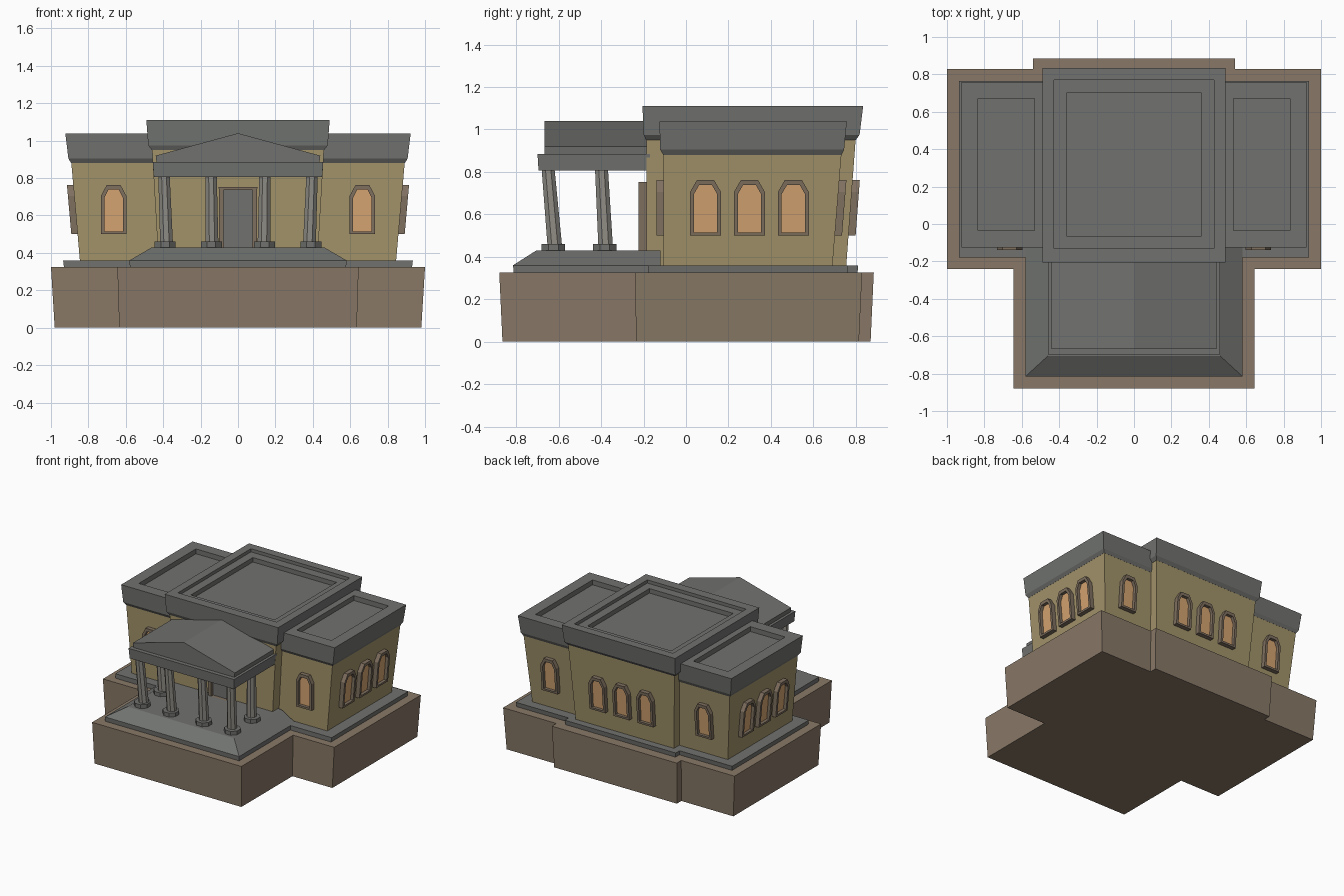
import bpy
import bmesh
from math import cos, sin, pi

cube = bpy.data.objects.get("Cube")
if cube:
    bpy.data.objects.remove(cube, do_unlink=True)


def material(name, rgb):
    m = bpy.data.materials.new(name)
    m.use_nodes = True
    m.diffuse_color = (*rgb, 1)
    m.node_tree.nodes["Principled BSDF"].inputs["Base Color"].default_value = (*rgb, 1)
    return m


BROWN = material("brown stone", (0.25, 0.19, 0.135))
WALL = material("sandstone", (0.36, 0.29, 0.145))
GREY = material("grey stone", (0.165, 0.17, 0.16))
LIGHT = material("pale column stone", (0.29, 0.275, 0.245))
TRIM = material("window trim", (0.21, 0.16, 0.115))
GLASS = material("amber glass", (0.66, 0.37, 0.165))


def loft(name, rings, *mats):
    """Skin a stack of equal-length point rings; the last cap takes the last material."""
    bm = bmesh.new()
    loops = [[bm.verts.new(p) for p in ring] for ring in rings]
    n = len(loops[0])
    for a, b in zip(loops, loops[1:]):
        for i in range(n):
            j = (i + 1) % n
            bm.faces.new((a[i], a[j], b[j], b[i]))
    bm.faces.new(loops[0][::-1])
    cap = bm.faces.new(loops[-1])
    cap.material_index = len(mats) - 1
    bmesh.ops.recalc_face_normals(bm, faces=bm.faces)
    mesh = bpy.data.meshes.new(name)
    bm.to_mesh(mesh)
    bm.free()
    for m in mats:
        mesh.materials.append(m)
    obj = bpy.data.objects.new(name, mesh)
    bpy.context.collection.objects.link(obj)
    return obj


def rect(x0, x1, y0, y1, z):
    return [(x0, y0, z), (x1, y0, z), (x1, y1, z), (x0, y1, z)]


def footprint(wing_x, wing_y0, wing_y1, porch_x, porch_y, rear_x, rear_y, z):
    half = [(porch_x, porch_y), (porch_x, wing_y0), (wing_x, wing_y0),
            (wing_x, wing_y1), (rear_x, wing_y1), (rear_x, rear_y)]
    return [(x, y, z) for x, y in half] + [(-x, y, z) for x, y in half[::-1]]


def octagon(x, y, r, z):
    return [(x + r * cos((k + 0.5) * pi / 4), y + r * sin((k + 0.5) * pi / 4), z)
            for k in range(8)]


# Ground block and stepped plinth
loft("ground_block", [footprint(0.98, -0.235, 0.815, 0.635, -0.865, 0.53, 0.87, 0),
                      footprint(1.0, -0.24, 0.83, 0.645, -0.88, 0.54, 0.885, 0.325)], BROWN)
loft("plinth", [footprint(0.93, -0.18, 0.76, 0.578, -0.812, 0.475, 0.808, 0.32),
                footprint(0.935, -0.18, 0.765, 0.58, -0.815, 0.48, 0.812, 0.36)], GREY)
loft("porch_steps", [rect(-0.58, 0.58, -0.815, -0.12, 0.355),
                     rect(-0.58, 0.58, -0.815, -0.12, 0.36),
                     rect(-0.46, 0.46, -0.705, -0.12, 0.43)], GREY)

# Central hall with stepped roof well
loft("hall_walls", [rect(-0.425, 0.425, -0.185, 0.755, 0.355),
                    rect(-0.46, 0.46, -0.187, 0.8, 0.96)], WALL)
loft("hall_roof", [rect(-0.46, 0.46, -0.188, 0.8, 0.95),
                   rect(-0.48, 0.48, -0.2, 0.818, 0.975),
                   rect(-0.49, 0.49, -0.205, 0.835, 1.11),
                   rect(-0.427, 0.427, -0.132, 0.77, 1.11),
                   rect(-0.427, 0.427, -0.132, 0.77, 1.085),
                   rect(-0.362, 0.362, -0.065, 0.7, 1.085),
                   rect(-0.362, 0.362, -0.065, 0.7, 1.05)], GREY)

# Mirrored wings
for side, s in (("left", 1), ("right", -1)):
    loft(side + "_wing_walls", [rect(s * 0.3, s * 0.845, -0.105, 0.69, 0.355),
                                rect(s * 0.3, s * 0.892, -0.107, 0.733, 0.89)], WALL)
    loft(side + "_wing_roof", [rect(s * 0.4, s * 0.892, -0.107, 0.733, 0.88),
                               rect(s * 0.4, s * 0.907, -0.122, 0.745, 0.905),
                               rect(s * 0.4, s * 0.923, -0.125, 0.758, 1.038),
                               rect(s * 0.532, s * 0.833, -0.035, 0.67, 1.038),
                               rect(s * 0.532, s * 0.833, -0.035, 0.67, 1.0)], GREY)

# Portico columns on octagonal bases, leaning slightly outward
for x, y in [(-0.39, -0.625), (-0.142, -0.625), (0.142, -0.625), (0.39, -0.625),
             (-0.39, -0.383), (0.39, -0.383)]:
    loft("column_base", [octagon(x, y, 0.06, 0.425), octagon(x, y, 0.06, 0.46)], GREY)
    loft("column", [octagon(x * 0.98, y * 0.99, 0.037, 0.455),
                    octagon(x * 1.015, y * 1.04, 0.033, 0.815)], LIGHT)

# Portico entablature and gable roof
loft("entablature", [rect(-0.45, 0.45, -0.695, -0.17, 0.807),
                     rect(-0.456, 0.456, -0.7, -0.17, 0.885)], GREY)
gable = [(-0.435, 0.88), (0.435, 0.88), (0.44, 0.92), (0, 1.04), (-0.44, 0.92)]
loft("gable_roof", [[(x, y, z) for x, z in gable] for y in (-0.668, -0.17)], GREY)


def opening(name, facing, along, outline, inner, wall, slope, depth, sill, fill):
    """Framed opening that follows the lean of the wall it sits on."""
    def ring(points, d):
        out = []
        for u, z in points:
            o = wall + slope * (z - 0.36) + d
            out.append({"front": (along + u, -o, z), "back": (along + u, o, z),
                        "left": (o, along + u, z), "right": (-o, along + u, z)}[facing])
        return out
    loft(name, [ring(outline, -0.015), ring(outline, depth),
                ring(inner, depth), ring(inner, sill)], TRIM, fill)


def arch(w, z0, shoulder, top):
    return [(-w, z0), (w, z0), (w, shoulder), (w * 0.55, top), (-w * 0.55, top), (-w, shoulder)]


def window(facing, along, wall, slope, w=0.068):
    opening(facing + "_window", facing, along, arch(w, 0.5, 0.705, 0.762),
            arch(w - 0.018, 0.515, 0.695, 0.738), wall, slope, 0.034, 0.01, GLASS)


# Windows on every wall
for s in (-1, 1):
    window("front", s * 0.665, 0.105, 0)
    window("back", s * 0.665, 0.69, 0.08)
for k in range(3):
    window("back", (k - 1) * 0.207, 0.755, 0.075)
    for facing in ("left", "right"):
        window(facing, 0.092 + k * 0.207, 0.845, 0.088, 0.073)

# Front door
opening("front_door", "front", 0, [(-0.1, 0.425), (0.1, 0.425), (0.103, 0.752), (-0.103, 0.752)],
        [(-0.076, 0.43), (0.076, 0.43), (0.078, 0.735), (-0.078, 0.735)],
        0.186, 0, 0.038, 0.012, GREY)
